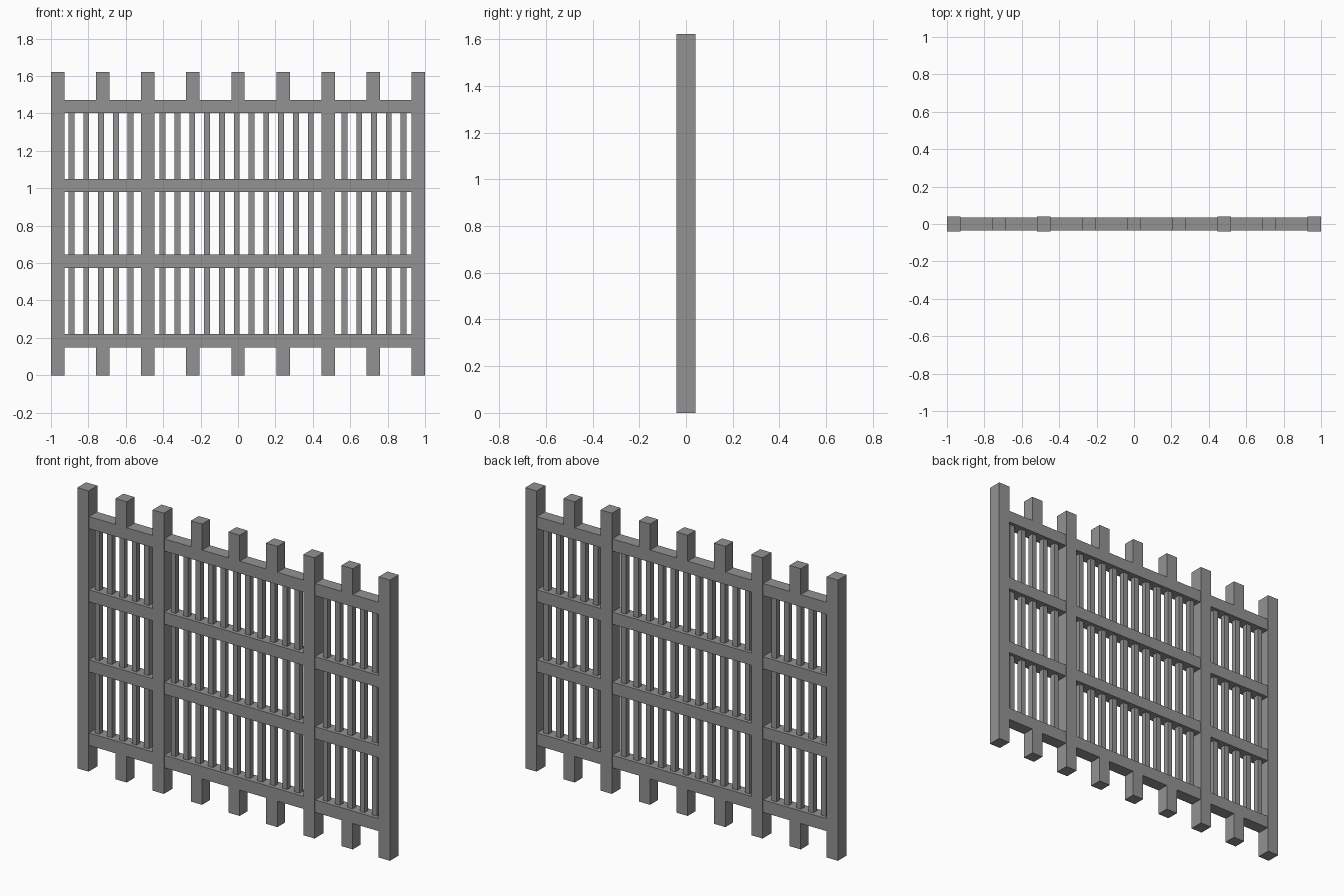
import bpy, bmesh
from mathutils import Matrix, Vector

if "Cube" in bpy.data.objects:
    bpy.data.objects.remove(bpy.data.objects["Cube"])

metal = bpy.data.materials.new("grey_metal")
metal.diffuse_color = (0.29, 0.29, 0.29, 1)
metal.use_nodes = True
metal.node_tree.nodes["Principled BSDF"].inputs["Base Color"].default_value = metal.diffuse_color


def boxes(name, spans):
    """One object made of boxes, each given as (x0, x1, half_depth, z0, z1)."""
    bm = bmesh.new()
    for x0, x1, d, z0, z1 in spans:
        m = Matrix.Translation(((x0 + x1) / 2, 0, (z0 + z1) / 2))
        m = m @ Matrix.Diagonal((x1 - x0, 2 * d, z1 - z0, 1))
        bmesh.ops.create_cube(bm, size=1, matrix=m)
    me = bpy.data.meshes.new(name)
    bm.to_mesh(me)
    bm.free()
    me.materials.append(metal)
    ob = bpy.data.objects.new(name, me)
    bpy.context.collection.objects.link(ob)
    return ob


H = 1.623           # total height
W = 0.036           # half width of posts and stubs
STEP = 0.241        # spacing of posts and stubs
RAILS = [(0.15, 0.222), (0.575, 0.645), (0.98, 1.05), (1.403, 1.473)]
post_x = [k * STEP for k in (-4, -2, 2, 4)]
stub_x = [k * STEP for k in (-3, -1, 0, 1, 3)]

# full-height posts
for i, x in enumerate(post_x):
    boxes(f"post_{i + 1}", [(x - W, x + W, 0.04, 0, H)])

# horizontal rails, one per bay between posts
for i, (z0, z1) in enumerate(RAILS):
    boxes(f"rail_{i + 1}", [(a + W, b - W, 0.036, z0, z1)
                            for a, b in zip(post_x, post_x[1:])])

# short stubs above and below the outer rails
boxes("top_stubs", [(x - W, x + W, 0.036, RAILS[-1][1], H) for x in stub_x])
boxes("bottom_stubs", [(x - W, x + W, 0.036, 0, RAILS[0][0]) for x in stub_x])

# thin vertical bars filling every row
left = [-0.89 + 0.079 * k for k in range(5)]
middle = [-0.403 + 0.0792 * k for k in range(11)]
right = [x + 1.459 for x in left]
for r, (lo, hi) in enumerate(zip(RAILS, RAILS[1:])):
    boxes(f"bars_row_{r + 1}", [(x - 0.0155, x + 0.0155, 0.0155, lo[1], hi[0])
                                for x in left + middle + right])
